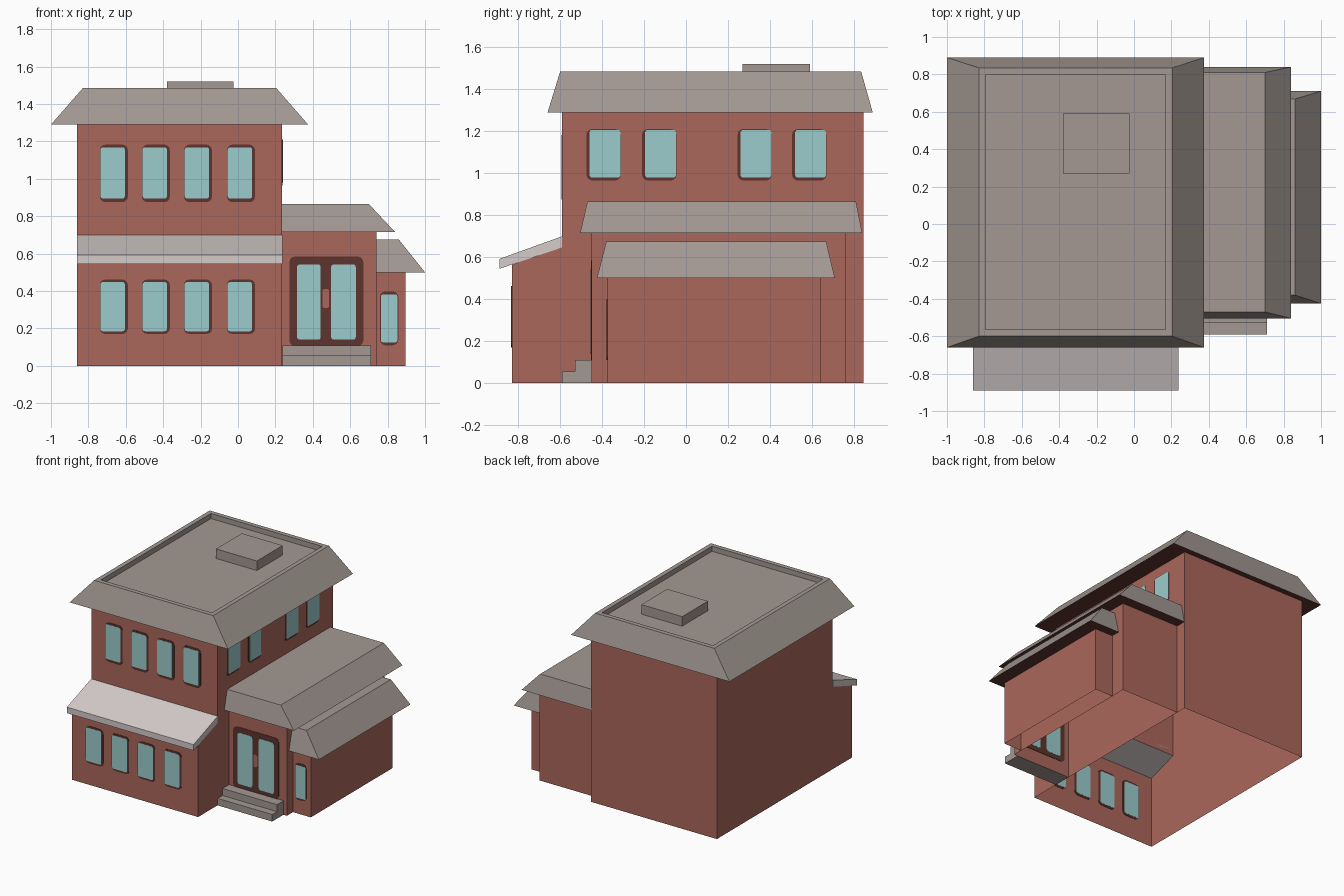
import bpy, bmesh, math
from mathutils import Vector

if "Cube" in bpy.data.objects:
    bpy.data.objects.remove(bpy.data.objects["Cube"])


def material(name, rgb):
    """Flat colour from 0-255 sRGB, stored as linear."""
    m = bpy.data.materials.new(name)
    lin = [((c / 255 + 0.055) / 1.055) ** 2.4 for c in rgb]
    m.diffuse_color = (*lin, 1)
    m.use_nodes = True
    m.node_tree.nodes["Principled BSDF"].inputs["Base Color"].default_value = m.diffuse_color
    return m


BRICK = material("brick_red", (170, 103, 91))
ROOF = material("roof_grey", (163, 153, 147))
AWNING = material("awning_light_grey", (212, 204, 202))
DARK = material("dark_brown", (93, 52, 45))
GLASS = material("glass_teal", (156, 204, 204))


def finish(name, bm, *mats):
    bmesh.ops.recalc_face_normals(bm, faces=bm.faces)
    me = bpy.data.meshes.new(name)
    bm.normal_update()
    bm.to_mesh(me)
    bm.free()
    for m in mats:
        me.materials.append(m)
    ob = bpy.data.objects.new(name, me)
    bpy.context.collection.objects.link(ob)
    return ob


def loft(bottom, top):
    """Closed solid between two matching outlines."""
    bm = bmesh.new()
    a = [bm.verts.new(p) for p in bottom]
    b = [bm.verts.new(p) for p in top]
    n = len(a)
    bm.faces.new(a[::-1])
    bm.faces.new(b)
    for i in range(n):
        bm.faces.new((a[i], a[(i + 1) % n], b[(i + 1) % n], b[i]))
    bmesh.ops.recalc_face_normals(bm, faces=bm.faces)
    bm.normal_update()
    return bm


def rect(x0, x1, y0, y1, z):
    return [(x0, y0, z), (x1, y0, z), (x1, y1, z), (x0, y1, z)]


def side_prism(profile, x0, x1):
    """Extrude a (y, z) profile along x."""
    return loft([(x0, y, z) for y, z in profile], [(x1, y, z) for y, z in profile])


def drop_faces(bm, rule):
    bmesh.ops.delete(bm, geom=[f for f in bm.faces if rule(f)], context='FACES')


def roof(name, low, high, z0, z1, recess=None):
    """Sloped-edge roof with dark underside and optional sunken deck."""
    bm = loft(rect(*low, z0), rect(*high, z1))
    for f in bm.faces:
        f.material_index = 1 if f.normal.z < -0.9 else 0
    if recess:
        top = [f for f in bm.faces if f.normal.z > 0.9]
        bmesh.ops.inset_region(bm, faces=top, thickness=recess[0])
        deck = bmesh.ops.extrude_face_region(bm, geom=top)
        bmesh.ops.delete(bm, geom=top, context='FACES_ONLY')
        bmesh.ops.translate(bm, vec=(0, 0, -recess[1]),
                            verts=[v for v in deck['geom'] if isinstance(v, bmesh.types.BMVert)])
    return finish(name, bm, ROOF, DARK)


def plate(name, u0, u1, z0, z1, at, axis, half, mat, r=0.025):
    """Thin rounded panel straddling a wall; axis is the wall's normal."""
    pts = []
    for cu, cz, start in ((u1 - r, z1 - r, 0), (u0 + r, z1 - r, 90),
                          (u0 + r, z0 + r, 180), (u1 - r, z0 + r, 270)):
        for k in range(4):
            t = math.radians(start + 30 * k)
            pts.append((cu + r * math.cos(t), cz + r * math.sin(t)))

    def place(d):
        if axis == 'y':
            return [(u, at + d, z) for u, z in pts]
        return [(at + d, u, z) for u, z in pts]
    finish(name, loft(place(-half), place(half)), mat)


def window(name, frame, glass, at, axis):
    plate(name + "_frame", *frame, at, axis, 0.003, DARK, 0.03)
    plate(name + "_glass", *glass, at, axis, 0.0045, GLASS, 0.012)


# Main block with its lower front bay: open-bottomed shell, awning closes the bay
walls = side_prism([(-0.83, 0), (-0.83, 0.565), (-0.59, 0.647), (-0.59, 1.29),
                    (0.845, 1.29), (0.845, 0)], -0.86, 0.235)
drop_faces(walls, lambda f: abs(f.normal.z) > 0.5)
finish("main_walls", walls, BRICK)

# Side wings, open below and towards the main block
for name, x0, x1, y0, y1, z in (("entrance_wing_walls", 0.235, 0.74, -0.45, 0.76, 0.715),
                                ("outer_wing_walls", 0.74, 0.895, -0.375, 0.64, 0.50)):
    bm = loft(rect(x0, x1, y0, y1, 0), rect(x0, x1, y0, y1, z))
    drop_faces(bm, lambda f: abs(f.normal.z) > 0.9 or f.normal.x < -0.9)
    finish(name, bm, BRICK)

# Roofs
roof("main_roof", (-1.0, 0.375, -0.66, 0.89), (-0.83, 0.205, -0.60, 0.835),
     1.29, 1.485, (0.05, 0.04))
roof("entrance_wing_roof", (0.235, 0.84, -0.505, 0.84), (0.235, 0.70, -0.47, 0.81), 0.715, 0.865)
roof("outer_wing_roof", (0.74, 1.0, -0.425, 0.71), (0.74, 0.86, -0.38, 0.668), 0.50, 0.675)
finish("roof_hatch", loft(rect(-0.38, -0.025, 0.27, 0.59, 1.44),
                          rect(-0.38, -0.025, 0.27, 0.59, 1.52)), ROOF)

# Sloped awning over the front bay
finish("awning", side_prism([(-0.89, 0.545), (-0.89, 0.592), (-0.59, 0.70), (-0.59, 0.647)],
                            -0.862, 0.237), AWNING)

# Entrance steps
finish("entrance_steps", side_prism([(-0.59, 0), (-0.59, 0.055), (-0.53, 0.055), (-0.53, 0.11),
                                     (-0.45, 0.11), (-0.45, 0)], 0.237, 0.71), ROOF)

# Front windows, two storeys of four
for i, x in enumerate((-0.735, -0.51, -0.285, -0.055)):
    window(f"upper_window_{i}", (x - 0.004, x + 0.146, 0.875, 1.183),
           (x, x + 0.13, 0.895, 1.168), -0.59, 'y')
    window(f"lower_window_{i}", (x - 0.004, x + 0.146, 0.17, 0.462),
           (x, x + 0.13, 0.185, 0.448), -0.83, 'y')

# Upper windows on the right side
for i, y in enumerate((-0.46, -0.195, 0.26, 0.52)):
    window(f"side_window_{i}", (y - 0.015, y + 0.15, 0.965, 1.212),
           (y, y + 0.147, 0.98, 1.207), 0.235, 'x')

# Outer wing window
window("outer_wing_window", (0.758, 0.857, 0.11, 0.398), (0.764, 0.852, 0.125, 0.382), -0.375, 'y')

# Double door with two panes and a brick-coloured handle panel
plate("door_frame", 0.275, 0.67, 0.105, 0.585, -0.45, 'y', 0.003, DARK, 0.03)
for side, x0, x1 in (("left", 0.315, 0.442), ("right", 0.498, 0.630)):
    plate(f"door_pane_{side}", x0, x1, 0.14, 0.543, -0.45, 'y', 0.0045, GLASS, 0.015)
plate("door_handle", 0.452, 0.486, 0.31, 0.41, -0.45, 'y', 0.0045, BRICK, 0.008)
